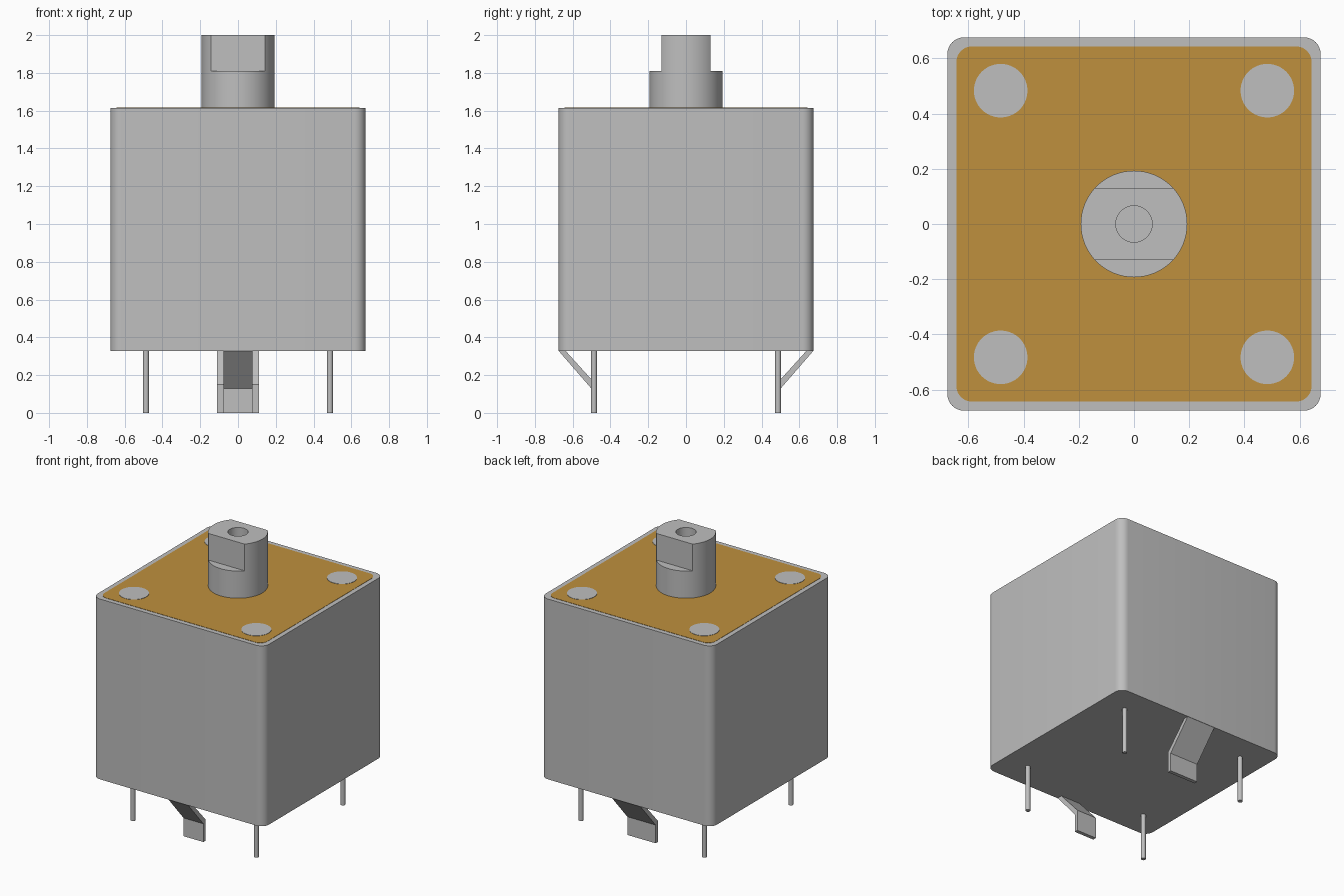
import bpy, bmesh
from math import radians

cube = bpy.data.objects.get("Cube")
if cube:
    bpy.data.objects.remove(cube)


def material(name, rgb):
    m = bpy.data.materials.new(name)
    m.use_nodes = True
    m.diffuse_color = (*rgb, 1)
    m.node_tree.nodes["Principled BSDF"].inputs["Base Color"].default_value = (*rgb, 1)
    return m


SILVER = material("silver grey", (0.52, 0.52, 0.52))
GOLD = material("amber gold", (0.52, 0.28, 0.047))

BOTTOM, TOP, HALF = 0.328, 1.614, 0.676
PIN = 0.487


def finish(obj, name, mat):
    obj.name = obj.data.name = name
    obj.data.materials.clear()
    obj.data.materials.append(mat)
    bpy.ops.object.select_all(action='DESELECT')
    obj.select_set(True)
    bpy.context.view_layer.objects.active = obj
    bpy.ops.object.shade_smooth_by_angle(angle=radians(30))
    return obj


def from_bmesh(bm, name, mat):
    bmesh.ops.recalc_face_normals(bm, faces=bm.faces)
    mesh = bpy.data.meshes.new(name)
    bm.to_mesh(mesh)
    bm.free()
    obj = bpy.data.objects.new(name, mesh)
    bpy.context.collection.objects.link(obj)
    return finish(obj, name, mat)


def rounded_block(name, half, z0, z1, radius, mat):
    """Square block with rounded vertical edges."""
    bm = bmesh.new()
    bmesh.ops.create_cube(bm, size=1)
    for v in bm.verts:
        v.co.x *= 2 * half
        v.co.y *= 2 * half
        v.co.z = z1 if v.co.z > 0 else z0
    upright = [e for e in bm.edges if abs(e.verts[0].co.z - e.verts[1].co.z) > 1e-6]
    bmesh.ops.bevel(bm, geom=upright, offset=radius, segments=8,
                    profile=0.5, affect='EDGES')
    return from_bmesh(bm, name, mat)


def cylinder(name, x, y, z0, z1, r, mat, sides=64):
    bpy.ops.mesh.primitive_cylinder_add(vertices=sides, radius=r, depth=z1 - z0,
                                        location=(x, y, (z0 + z1) / 2))
    return finish(bpy.context.object, name, mat)


def cut(target, cutter):
    mod = target.modifiers.new("cut", 'BOOLEAN')
    mod.operation, mod.object, mod.solver = 'DIFFERENCE', cutter, 'EXACT'
    bpy.context.view_layer.objects.active = target
    bpy.ops.object.modifier_apply(modifier=mod.name)
    bpy.data.objects.remove(cutter)


# Housing and the coloured panel on its top
rounded_block("housing", HALF, BOTTOM, TOP, 0.06, SILVER)
rounded_block("top_panel", 0.643, TOP - 0.002, TOP + 0.002, 0.055, GOLD)

# Corner discs on the panel and pins below the housing
for sx, side in ((-1, "right"), (1, "left")):
    for sy, end in ((-1, "front"), (1, "back")):
        cylinder(f"{end}_{side}_disc", sx * 0.483, sy * 0.483,
                 TOP, TOP + 0.004, 0.097, SILVER)
        cylinder(f"{end}_{side}_pin", sx * PIN, sy * PIN,
                 0, BOTTOM + 0.01, 0.016, SILVER, 24)

# Shaft with two flats and a blind bore
shaft = cylinder("shaft", 0, 0, TOP - 0.01, 2, 0.193, SILVER)
for s in (-1, 1):
    bpy.ops.mesh.primitive_cube_add(size=1, location=(0, s * 0.23, 1.96))
    flat = bpy.context.object
    flat.scale = (0.6, 0.2, 0.3)
    cut(shaft, flat)
cut(shaft, cylinder("bore", 0, 0, 1.7, 2.1, 0.066, SILVER, 48))
finish(shaft, "shaft", SILVER)

# Bent mounting tabs: y, z side profile extruded across x
TAB = [(0.674, BOTTOM), (0.502, 0.13), (0.502, 0), (0.476, 0),
       (0.476, 0.15), (0.637, BOTTOM)]
for name, s, half in (("front_tab", -1, 0.078), ("back_tab", 1, 0.112)):
    bm = bmesh.new()
    face = bm.faces.new([bm.verts.new((-half, s * y, z)) for y, z in TAB])
    swept = bmesh.ops.extrude_face_region(bm, geom=[face])["geom"]
    bmesh.ops.translate(bm, vec=(2 * half, 0, 0),
                        verts=[v for v in swept if isinstance(v, bmesh.types.BMVert)])
    from_bmesh(bm, name, SILVER)
